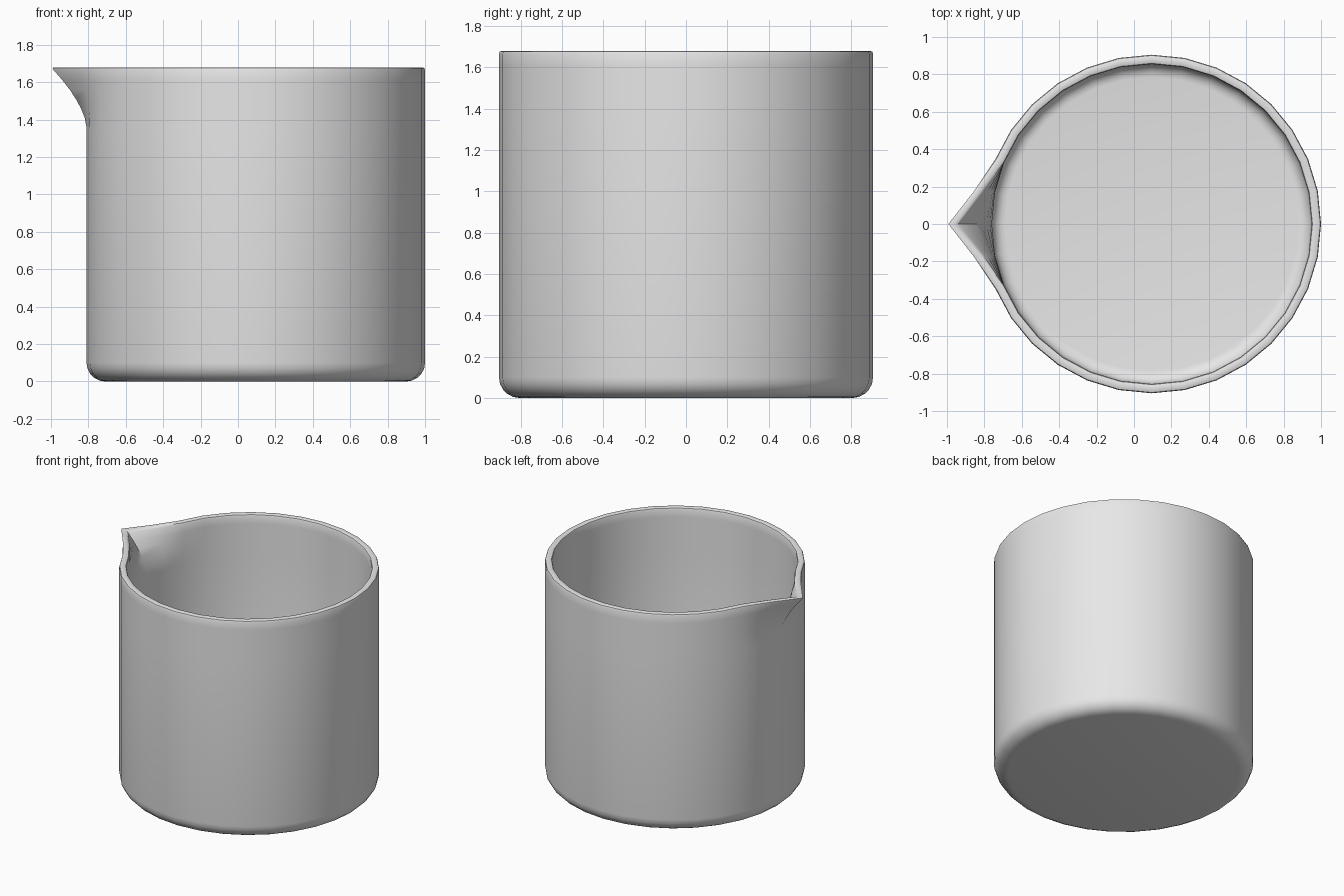
import bpy, bmesh, math

cube = bpy.data.objects.get("Cube")
if cube:
    bpy.data.objects.remove(cube, do_unlink=True)

SEGMENTS = 32
CENTRE_X = 0.095
RADIUS = 0.905
WALL = 0.05
HEIGHT = 1.68
SPOUT_BASE = 1.36
SPOUT_REACH = 0.19


def fillet(r, z, size, steps=5):
    """Quarter round from the floor (inner radius) up to the wall."""
    return [(r - size + size * math.sin(a), z + size - size * math.cos(a))
            for a in (math.pi / 2 * i / steps for i in range(steps + 1))]


def spout_offset(i, z):
    """Outward push along -x that forms the pouring lip."""
    t = max(0.0, (z - SPOUT_BASE) / (HEIGHT - SPOUT_BASE))
    steps_away = abs(i - SEGMENTS // 2)
    if steps_away == 0:
        return SPOUT_REACH * min(t, 1) ** 1.6
    if steps_away == 1:
        return 0.36 * SPOUT_REACH * min(t, 1) ** 2.2
    return 0.0


# Cross-section: outer base, outer wall, rounded rim, inner wall, inner floor
levels = [SPOUT_BASE + 0.05 * i for i in range(6)]
inner = RADIUS - WALL
profile = fillet(RADIUS, 0, 0.1)
profile += [(RADIUS, z) for z in levels]
profile += [(RADIUS, HEIGHT - 0.015), (RADIUS - 0.004, HEIGHT - 0.004),
            (RADIUS - 0.015, HEIGHT), (inner + 0.015, HEIGHT),
            (inner + 0.004, HEIGHT - 0.004), (inner, HEIGHT - 0.015)]
profile += [(inner, z) for z in reversed(levels)]
profile += reversed(fillet(inner, WALL, 0.07))

# Lathe the cross-section, bending the spout columns outward
bm = bmesh.new()
rings = []
for r, z in profile:
    ring = []
    for i in range(SEGMENTS):
        a = 2 * math.pi * i / SEGMENTS
        x = CENTRE_X + r * math.cos(a) - spout_offset(i, z)
        ring.append(bm.verts.new((x, r * math.sin(a), z)))
    rings.append(ring)
for low, high in zip(rings, rings[1:]):
    for i in range(SEGMENTS):
        j = (i + 1) % SEGMENTS
        bm.faces.new((low[i], low[j], high[j], high[i]))
bm.faces.new(list(reversed(rings[0])))
bm.faces.new(rings[-1])
bmesh.ops.recalc_face_normals(bm, faces=bm.faces)

mesh = bpy.data.meshes.new("beaker_cup")
bm.to_mesh(mesh)
bm.free()
beaker = bpy.data.objects.new("beaker_cup", mesh)
bpy.context.collection.objects.link(beaker)

# Single pale grey material
colour = (0.8, 0.8, 0.8, 1)
grey = bpy.data.materials.new("pale_grey")
grey.use_nodes = True
grey.diffuse_color = colour
grey.node_tree.nodes["Principled BSDF"].inputs["Base Color"].default_value = colour
mesh.materials.append(grey)

# Smooth shading with a crisp spout crease
bpy.ops.object.select_all(action='DESELECT')
beaker.select_set(True)
bpy.context.view_layer.objects.active = beaker
bpy.ops.object.shade_smooth_by_angle(angle=math.radians(40))
